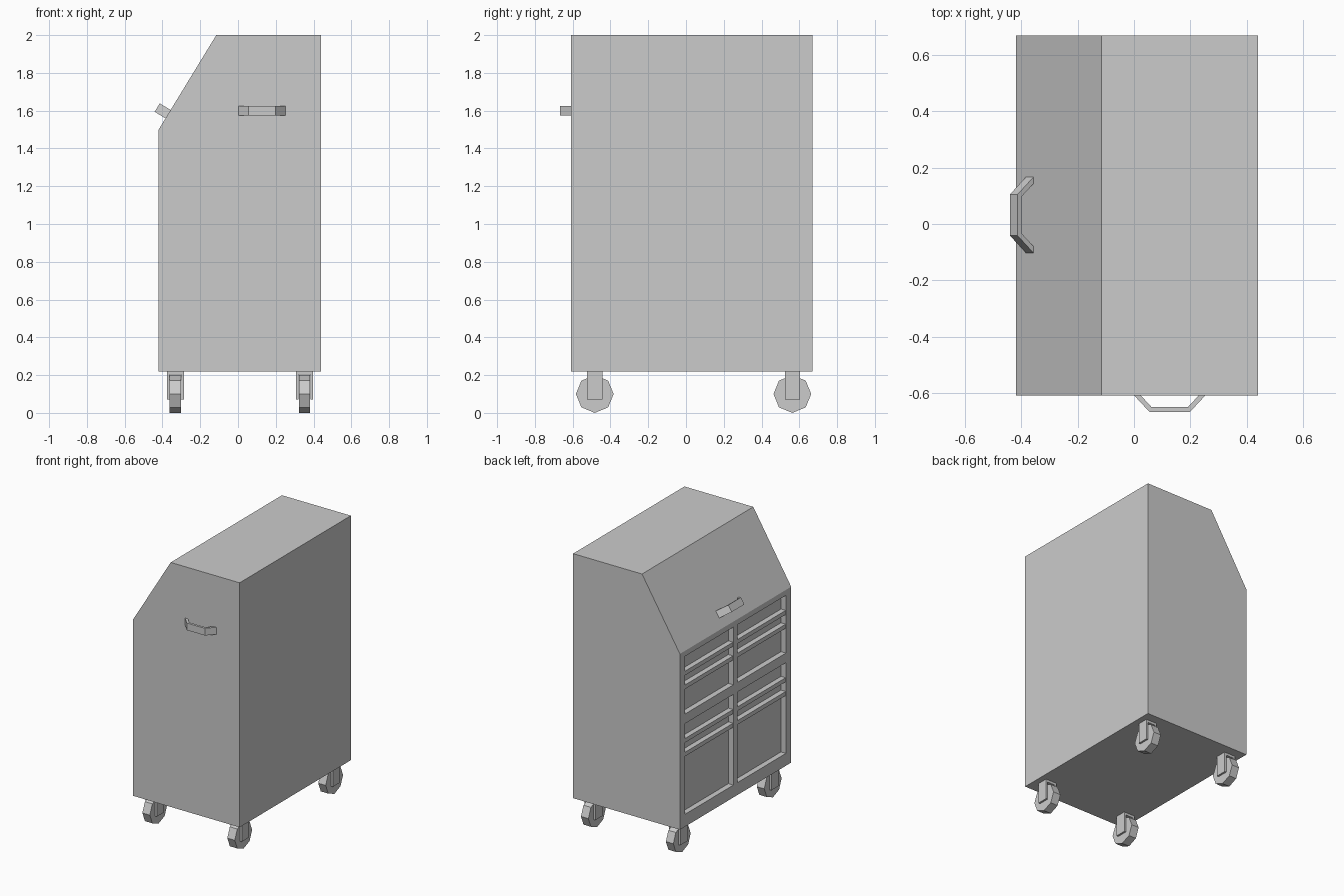
import bpy, bmesh, math
from mathutils import Matrix, Vector

if "Cube" in bpy.data.objects:
    bpy.data.objects.remove(bpy.data.objects["Cube"])


def mesh_object(name, bm):
    bmesh.ops.recalc_face_normals(bm, faces=bm.faces)
    me = bpy.data.meshes.new(name)
    bm.to_mesh(me)
    bm.free()
    ob = bpy.data.objects.new(name, me)
    bpy.context.collection.objects.link(ob)
    return ob


def prism(name, profile, origin, u, v, w, depth):
    """Extrude a 2D profile (in axes u, v) along w, from origin."""
    o, u, v, w = map(Vector, (origin, u, v, w))
    bm = bmesh.new()
    face = bm.faces.new([bm.verts.new(o + u * a + v * b) for a, b in profile])
    ext = bmesh.ops.extrude_face_region(bm, geom=[face])
    verts = [g for g in ext["geom"] if isinstance(g, bmesh.types.BMVert)]
    bmesh.ops.translate(bm, vec=w * depth, verts=verts)
    return mesh_object(name, bm)


def box(name, x0, x1, y0, y1, z0, z1):
    return prism(name, [(x0, y0), (x1, y0), (x1, y1), (x0, y1)],
                 (0, 0, z0), (1, 0, 0), (0, 1, 0), (0, 0, 1), z1 - z0)


# Cabinet body with sloped upper front
body = prism("cabinet_body",
             [(-0.42, 0.22), (0.44, 0.22), (0.44, 2.0), (-0.115, 2.0), (-0.42, 1.5)],
             (0, -0.61, 0), (1, 0, 0), (0, 0, 1), (0, 1, 0), 1.28)

# Four drawer bays cut into the -x face, each with two divider rails
columns = [(-0.55, 0.005), (0.055, 0.61)]
rows = [(1.04, 1.46), (0.31, 0.97)]
FACE, DEPTH = -0.42, 0.04
for y0, y1 in columns:
    for z0, z1 in rows:
        cutter = box("bay_cutter", FACE - 0.1, FACE + DEPTH, y0, y1, z0, z1)
        cutter.hide_render = True
        mod = body.modifiers.new("bay", "BOOLEAN")
        mod.operation = "DIFFERENCE"
        mod.solver = "EXACT"
        mod.object = cutter
        bpy.context.view_layer.objects.active = body
        bpy.ops.object.modifier_apply(modifier=mod.name)
        bpy.data.objects.remove(cutter)
        for drop in (0.11, 0.21):
            box("drawer_rail", FACE + 0.002, FACE + DEPTH, y0, y1,
                z1 - drop - 0.03, z1 - drop)

# Bent handles: one on the slope, one on the -y side
HANDLE = [(-0.1375, 0), (-0.0725, 0.07), (0.0725, 0.07), (0.1375, 0),
          (0.114, 0), (0.065, 0.053), (-0.065, 0.053), (-0.114, 0)]


def handle(name, base, along, out, width=0.052):
    a, n = Vector(along), Vector(out).normalized()
    w = a.cross(n)
    prism(name, HANDLE, Vector(base) - w * width / 2, a, n, w, width)


handle("lid_handle", (-0.368, 0.032, 1.58), (0, 1, 0), (-0.5, 0, 0.305))
handle("side_handle", (0.127, -0.597, 1.6), (1, 0, 0), (0, -1, 0))

# Casters: octagonal wheel held in an inverted U fork
FORK = [(-0.045, 0.07), (-0.045, 0.22), (0.045, 0.22), (0.045, 0.07),
        (0.031, 0.07), (0.031, 0.202), (-0.031, 0.202), (-0.031, 0.07)]
WHEEL = [(0.1 * math.cos(i * math.pi / 4), 0.1 * math.sin(i * math.pi / 4))
         for i in range(8)]
for x in (-0.332, 0.352):
    for y in (-0.483, 0.563):
        prism("caster_fork", FORK, (x, y - 0.04, 0),
              (1, 0, 0), (0, 0, 1), (0, 1, 0), 0.08)
        prism("caster_wheel", WHEEL, (x - 0.03, y, 0.1),
              (0, 1, 0), (0, 0, 1), (1, 0, 0), 0.06)
